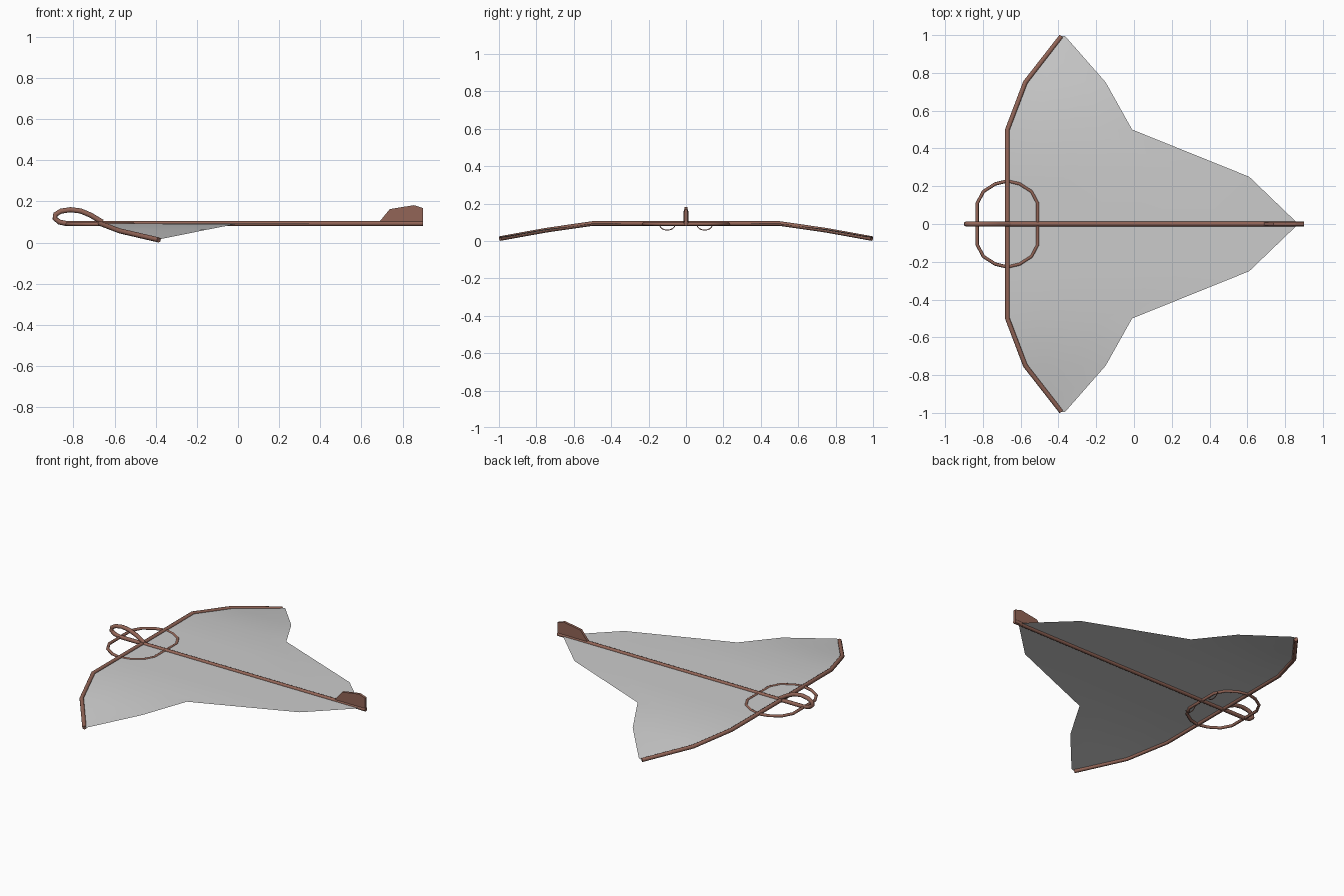
import bpy, bmesh, math

if "Cube" in bpy.data.objects:
    bpy.data.objects.remove(bpy.data.objects["Cube"])

wood = bpy.data.materials.new("wood")
wood.diffuse_color = (0.29, 0.13, 0.095, 1)
wood.use_nodes = True
wood.node_tree.nodes["Principled BSDF"].inputs["Base Color"].default_value = wood.diffuse_color


def tube(name, pts, r, closed=False, mat=wood, res=2):
    """Round bar following a polyline, converted to a mesh."""
    cu = bpy.data.curves.new(name, 'CURVE')
    cu.dimensions = '3D'
    cu.bevel_depth = r
    cu.bevel_resolution = res
    cu.use_fill_caps = True
    sp = cu.splines.new('POLY')
    sp.points.add(len(pts) - 1)
    for p, co in zip(sp.points, pts):
        p.co = (*co, 1)
    sp.use_cyclic_u = closed
    ob = bpy.data.objects.new(name, cu)
    bpy.context.collection.objects.link(ob)
    bpy.ops.object.select_all(action='DESELECT')
    ob.select_set(True)
    bpy.context.view_layer.objects.active = ob
    bpy.ops.object.convert(target='MESH')
    ob = bpy.context.object
    ob.data.materials.clear()
    if mat:
        ob.data.materials.append(mat)
    bpy.ops.object.shade_smooth_by_angle(angle=math.radians(50))
    return ob


def mesh_object(name, bm, mat=None):
    bmesh.ops.recalc_face_normals(bm, faces=bm.faces)
    me = bpy.data.meshes.new(name)
    bm.to_mesh(me)
    bm.free()
    ob = bpy.data.objects.new(name, me)
    bpy.context.collection.objects.link(ob)
    if mat:
        me.materials.append(mat)
    return ob


# Sail: stations from centre to tip (y, front x, front z, rear x, rear z)
stations = [(0, -0.67, 0.093, 0.87, 0.093), (0.25, -0.67, 0.093, 0.61, 0.093),
            (0.5, -0.67, 0.093, -0.01, 0.09), (0.75, -0.575, 0.057, -0.15, 0.063),
            (0.995, -0.385, 0.015, -0.365, 0.02)]
full = [(-y, *rest) for y, *rest in stations[:0:-1]] + stations
bm = bmesh.new()
n = 4
rows = [[bm.verts.new((xf + (xr - xf) * i / n, y, zf + (zr - zf) * i / n))
         for i in range(n + 1)] for y, xf, zf, xr, zr in full]
for a, b in zip(rows, rows[1:]):
    for i in range(n):
        bm.faces.new((a[i], a[i + 1], b[i + 1], b[i]))
bm.normal_update()
sail = mesh_object("sail", bm)
if sail.data.polygons[0].normal.z < 0:
    sail.data.flip_normals()
for p in sail.data.polygons:
    p.use_smooth = True

# Leading edge spar with drooping tips
half = [(-0.67, 0.5, 0.093), (-0.575, 0.75, 0.057), (-0.385, 0.993, 0.013)]
tube("leading_spar", [(x, -y, z) for x, y, z in half[::-1]] + half, 0.0125)

# Keel pole, curling into a loop at the nose
loop = [(-0.83, 0.092), (-0.868, 0.1), (-0.89, 0.117), (-0.887, 0.137),
        (-0.86, 0.153), (-0.815, 0.16), (-0.765, 0.154), (-0.715, 0.133), (-0.66, 0.1)]
tube("keel_pole", [(0.9, 0, 0.093)] + [(x, 0, z) for x, z in loop], 0.0125)

# Control ring around the spar crossing
quarter = [(0.16, 0.11), (0.127, 0.172), (0.065, 0.212)]
q2 = quarter + [(0, 0.228)] + [(-x, y) for x, y in quarter[::-1]]
ring = q2 + [(-x, -y) for x, y in q2[:3]] + [(0, -0.228)] + [(x, -y) for x, y in quarter[::-1]]
tube("control_ring", [(x - 0.67, y, 0.09) for x, y in ring], 0.009, closed=True)

# Small straps hanging under the ring
for side, label in ((-1, "right"), (1, "left")):
    arc = [(-0.51, side * 0.1 + 0.04 * math.cos(t), 0.084 - 0.026 * math.sin(t))
           for t in (math.pi * k / 8 for k in range(9))]
    tube("strap_" + label, arc, 0.003, res=1)

# Tail fin
fin = [(0.68, 0.093), (0.738, 0.163), (0.855, 0.182), (0.9, 0.168), (0.9, 0.083), (0.74, 0.085)]
bm = bmesh.new()
face = bm.faces.new([bm.verts.new((x, -0.008, z)) for x, z in fin])
ext = bmesh.ops.extrude_face_region(bm, geom=[face])
bmesh.ops.translate(bm, vec=(0, 0.016, 0),
                    verts=[v for v in ext["geom"] if isinstance(v, bmesh.types.BMVert)])
mesh_object("tail_fin", bm, wood)
